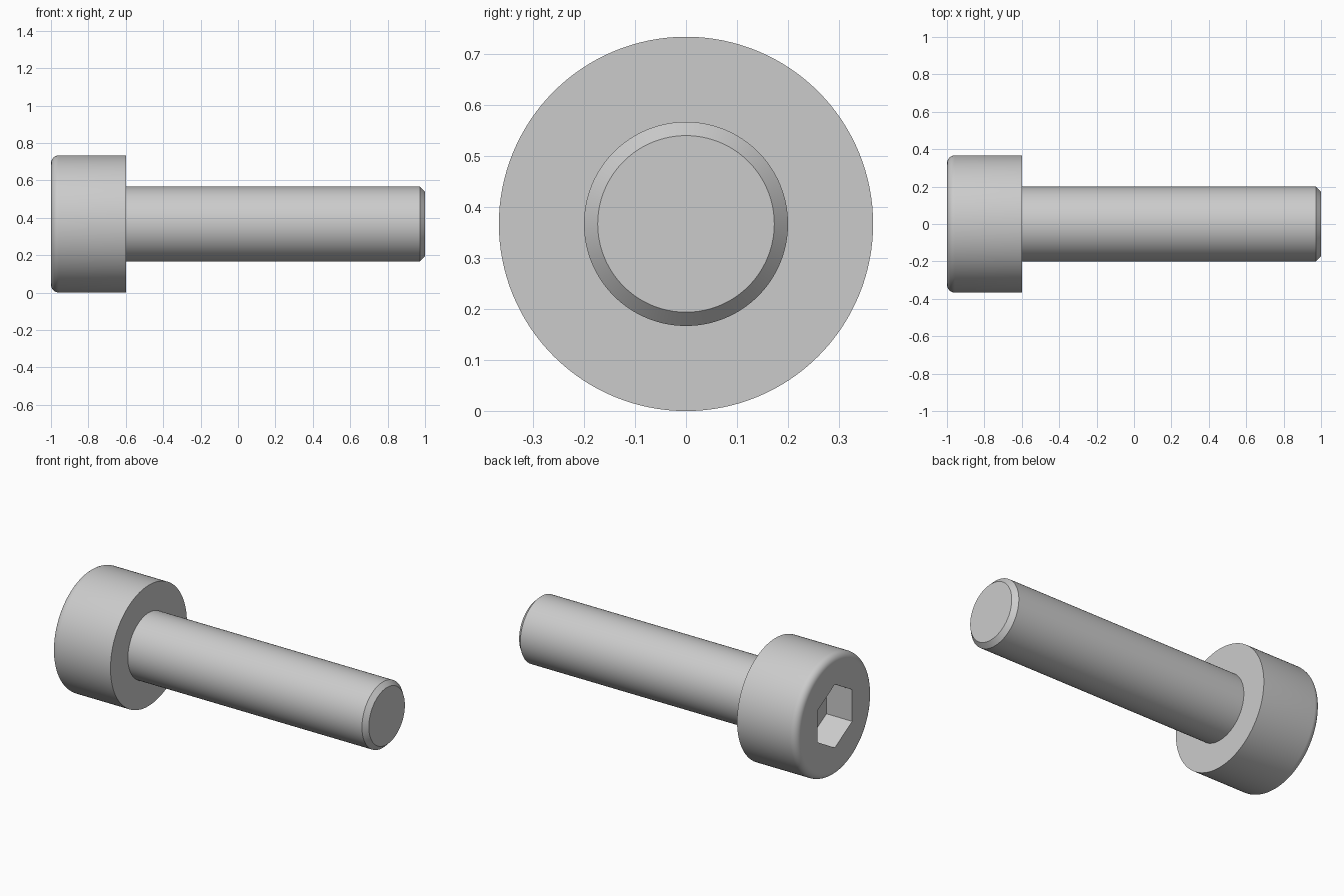
import bpy, bmesh, math

if "Cube" in bpy.data.objects:
    bpy.data.objects.remove(bpy.data.objects["Cube"])

HEAD_R, SHANK_R, FILLET, CHAMFER = 0.3667, 0.2, 0.042, 0.027
SOCKET_R, SOCKET_DEPTH = 0.1667 / math.cos(math.pi / 6), 0.173


def lathe_x(name, profile, sides):
    """Closed solid around the x axis from (x, radius) pairs; a corner points up."""
    bm = bmesh.new()
    rings = []
    for x, r in profile:
        rings.append([bm.verts.new((x, r * math.sin(a), HEAD_R + r * math.cos(a)))
                      for a in (2 * math.pi * i / sides for i in range(sides))])
    for a, b in zip(rings, rings[1:]):
        for i in range(sides):
            j = (i + 1) % sides
            bm.faces.new((a[i], a[j], b[j], b[i]))
    bm.faces.new(rings[0])
    bm.faces.new(rings[-1])
    bmesh.ops.recalc_face_normals(bm, faces=bm.faces)
    mesh = bpy.data.meshes.new(name)
    bm.to_mesh(mesh)
    bm.free()
    obj = bpy.data.objects.new(name, mesh)
    bpy.context.collection.objects.link(obj)
    return obj


# Screw body: rounded head rim, flat shoulder, shank, chamfered tip
rim = [(-1 + FILLET * (1 - math.sin(t)), HEAD_R - FILLET * (1 - math.cos(t)))
       for t in (math.pi / 2 * (1 - i / 8) for i in range(9))]
profile = rim + [(-0.6, HEAD_R), (-0.6, SHANK_R), (1 - CHAMFER, SHANK_R), (1, SHANK_R - CHAMFER)]
screw = lathe_x("socket_head_screw", profile, 128)

# Hexagonal drive socket
cutter = lathe_x("hex_socket_cutter", [(-1.1, SOCKET_R), (-1 + SOCKET_DEPTH, SOCKET_R)], 6)
cutter.hide_render = True
cut = screw.modifiers.new("hex_socket", 'BOOLEAN')
cut.operation, cut.solver, cut.object = 'DIFFERENCE', 'EXACT', cutter

bpy.context.view_layer.objects.active = screw
screw.select_set(True)
bpy.ops.object.modifier_apply(modifier=cut.name)
bpy.data.objects.remove(cutter)
bpy.ops.object.shade_smooth_by_angle(angle=math.radians(30))
